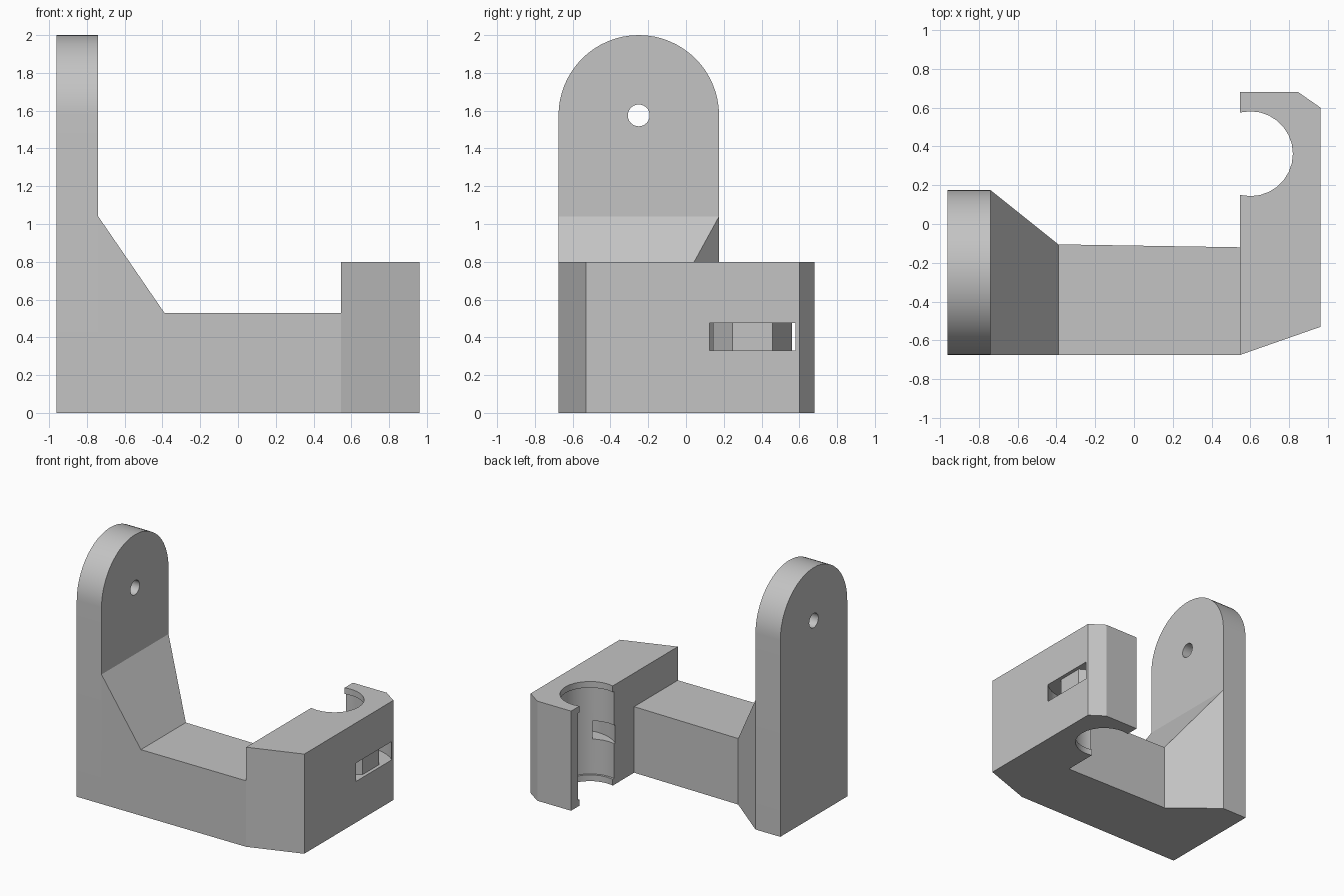
import bpy, bmesh, math
from math import pi, cos, sin

if "Cube" in bpy.data.objects:
    bpy.data.objects.remove(bpy.data.objects["Cube"])

grey = bpy.data.materials.new("plain_grey")
grey.use_nodes = True
grey.diffuse_color = (0.55, 0.55, 0.55, 1)
grey.node_tree.nodes["Principled BSDF"].inputs["Base Color"].default_value = grey.diffuse_color


def loft(name, bottom, top):
    """Closed solid between two matching loops of 3D points."""
    bm = bmesh.new()
    low = [bm.verts.new(p) for p in bottom]
    high = [bm.verts.new(p) for p in top]
    bm.faces.new(low)
    bm.faces.new(high)
    for i in range(len(low)):
        j = (i + 1) % len(low)
        bm.faces.new((low[i], low[j], high[j], high[i]))
    bmesh.ops.recalc_face_normals(bm, faces=bm.faces)
    mesh = bpy.data.meshes.new(name)
    bm.to_mesh(mesh)
    bm.free()
    mesh.materials.append(grey)
    obj = bpy.data.objects.new(name, mesh)
    bpy.context.collection.objects.link(obj)
    return obj


def prism(name, outline, z0, z1):
    return loft(name, [(x, y, z0) for x, y in outline], [(x, y, z1) for x, y in outline])


def circle(cx, cy, r, sides, turn=0.0):
    return [(cx + r * cos(turn + 2 * pi * i / sides), cy + r * sin(turn + 2 * pi * i / sides))
            for i in range(sides)]


def cut(target, cutter):
    """Subtract the cutter, bake the result and drop the cutter."""
    cutter.hide_render = True
    mod = target.modifiers.new("cut", 'BOOLEAN')
    mod.operation, mod.solver, mod.object = 'DIFFERENCE', 'EXACT', cutter
    graph = bpy.context.evaluated_depsgraph_get()
    mesh = bpy.data.meshes.new_from_object(target.evaluated_get(graph))
    target.modifiers.clear()
    target.data = mesh
    bpy.data.objects.remove(cutter)


def smooth(obj):
    bpy.ops.object.select_all(action='DESELECT')
    obj.select_set(True)
    bpy.context.view_layer.objects.active = obj
    bpy.ops.object.shade_smooth_by_angle(angle=math.radians(25))


FRONT, BACK = -0.675, 0.175
PLATE_OUT, PLATE_IN = -0.96, -0.74
ARM_START, CLAMP_IN, CLAMP_OUT = -0.39, 0.545, 0.96
ARM_TOP, CLAMP_TOP = 0.53, 0.8

# Upright plate with a round top and a pivot hole
mid, rad = (FRONT + BACK) / 2, (BACK - FRONT) / 2
pivot = 2 - rad
outline = [(FRONT, 0), (BACK, 0)]
outline += [(mid + rad * cos(pi * i / 32), pivot + rad * sin(pi * i / 32)) for i in range(33)]
plate = loft("upright_plate", [(PLATE_OUT, y, z) for y, z in outline],
             [(PLATE_IN, y, z) for y, z in outline])
hole = circle(mid, pivot, 0.058, 24)
cut(plate, loft("pivot_cutter", [(PLATE_OUT - 0.1, y, z) for y, z in hole],
                [(PLATE_IN + 0.1, y, z) for y, z in hole]))
smooth(plate)

# Gusset tapering from the plate to the arm
base = [(PLATE_IN, FRONT), (ARM_START, FRONT), (ARM_START, -0.105), (PLATE_IN, BACK)]
loft("gusset", [(x, y, 0) for x, y in base],
     [(x, y, 1.04 if x == PLATE_IN else ARM_TOP) for x, y in base])

# Straight arm
prism("arm", [(ARM_START, FRONT), (CLAMP_IN, FRONT), (CLAMP_IN, -0.12), (ARM_START, -0.105)],
      0, ARM_TOP)

# Clamp block with chamfered corners
clamp = prism("clamp_block", [(CLAMP_IN, FRONT), (CLAMP_OUT, -0.53), (CLAMP_OUT, 0.6),
                              (0.845, 0.68), (CLAMP_IN, 0.68)], 0, CLAMP_TOP)

# Open bore, slightly wider between its end lips
BORE_X, BORE_Y = 0.6, 0.362
cut(clamp, prism("bore_cutter", circle(BORE_X, BORE_Y, 0.2185, 28), -0.1, 0.9))
cut(clamp, prism("bore_relief_cutter", circle(BORE_X, BORE_Y, 0.236, 28), 0.05, 0.75))

# Curved strap channel running from the bore through the outer face
ring = prism("strap_cutter", circle(0.75, 0.352, 0.31, 32), 0.33, 0.477)
cut(ring, prism("strap_core", circle(0.75, 0.352, 0.21, 6, pi / 6), 0.2, 0.6))
cut(clamp, ring)
smooth(clamp)
